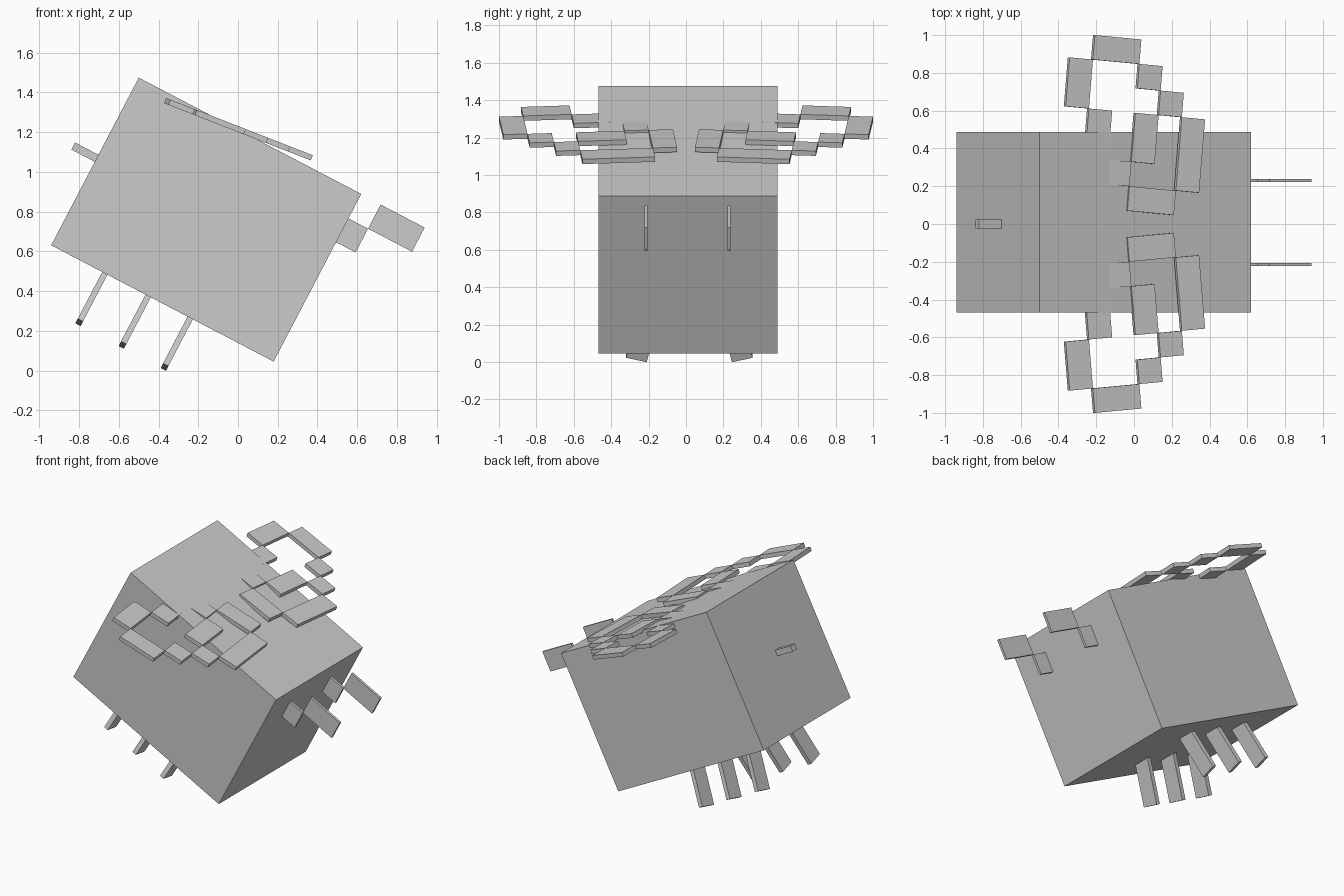
import bpy, bmesh
from math import radians, atan
from mathutils import Matrix, Vector

if "Cube" in bpy.data.objects:
    bpy.data.objects.remove(bpy.data.objects["Cube"])

PITCH = radians(27.6)          # nose-down tilt of the whole body
CENTRE_X, CENTRE_Z = -0.16, 0.76


def part(name, boxes, loc, pitch, mirror=False):
    """One object made of boxes given as (low corner, high corner, matrix)."""
    bm = bmesh.new()
    for lo, hi, mat in boxes:
        lo, hi = Vector(lo), Vector(hi)
        m = mat @ Matrix.Translation((lo + hi) / 2) @ Matrix.Diagonal((*(hi - lo), 1))
        bmesh.ops.create_cube(bm, size=1, matrix=m)
    me = bpy.data.meshes.new(name)
    bm.to_mesh(me)
    bm.free()
    ob = bpy.data.objects.new(name, me)
    ob.location = loc
    ob.rotation_euler = (0, pitch, 0)
    bpy.context.collection.objects.link(ob)
    if mirror:
        mod = ob.modifiers.new("Mirror", 'MIRROR')
        mod.use_axis = (False, True, False)
        mod.use_mirror_merge = False
    return ob


I = Matrix.Identity(4)


def body_loc(y):
    return (CENTRE_X, y, CENTRE_Z)


# Body block
part("body", [((-0.632, -0.478, -0.476), (0.632, 0.478, 0.476), I)],
     body_loc(0.01), PITCH)

# Stinger at the tail
part("stinger", [((-0.765, -0.023, -0.002), (-0.60, 0.023, 0.038), I)],
     body_loc(0.0), PITCH)

# Stepped antennae at the face
part("antennae", [((0.60, 0.214, 0.202), (0.743, 0.231, 0.337), I),
                  ((0.743, 0.214, 0.337), (0.993, 0.231, 0.474), I)],
     body_loc(0.008), PITCH, True)

# Three pairs of splayed flat legs
for label, u in (("back", -0.342), ("middle", -0.096), ("front", 0.143)):
    m = Matrix.Translation((u, 0.228, -0.768)) @ Matrix.Rotation(radians(13.5), 4, 'X')
    part(label + "_legs", [((0, 0, 0), (0.03, 0.114, 0.40), m)],
         body_loc(0.018), PITCH, True)

# Wings: open outline of flat tiles on a grid (column start, end, row start, end)
TILES = [(0, 2, 0, 1), (-1, 0, 1, 3), (2, 3, 1, 2), (3, 4, 2, 3), (0, 1, 3, 5),
         (1, 2, 5, 6), (2, 3, 3, 5), (4, 5, 3, 6), (2, 4, 6, 7)]
CU, RU, THICK = 0.1325, 0.130, 0.028
yaw = Matrix.Translation((-0.222, 1.0, 0)) @ Matrix.Rotation(radians(-5), 4, 'Z')
part("wings", [((c0 * CU, -r1 * RU, -THICK), (c1 * CU, -r0 * RU, 0), yaw)
               for c0, c1, r0, r1 in TILES],
     (0, 0, 1.231), atan(0.39), True)
